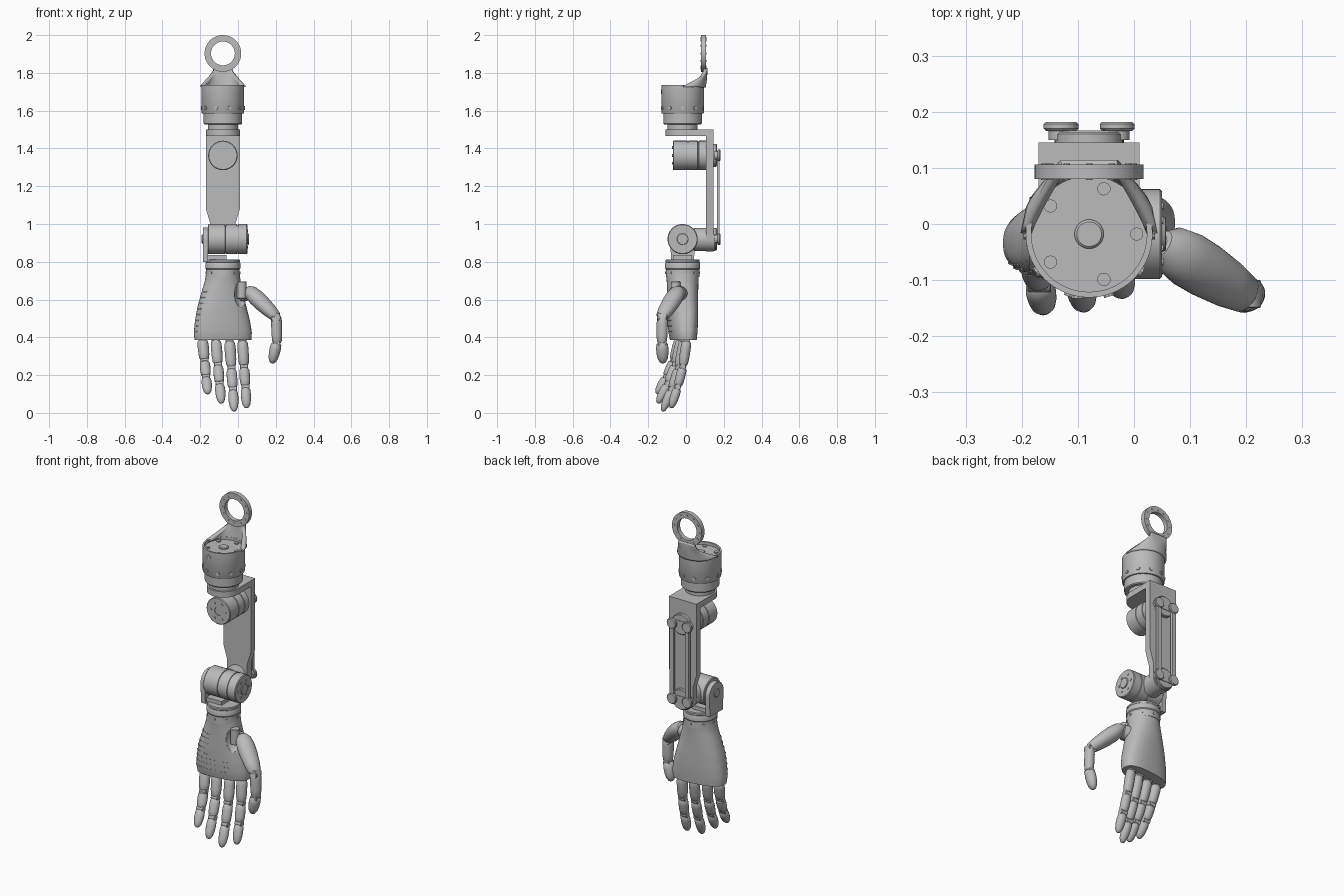
import bpy, bmesh
from math import sin, cos, pi, sqrt, radians
from mathutils import Vector, Matrix

if "Cube" in bpy.data.objects:
    bpy.data.objects.remove(bpy.data.objects["Cube"])

grey = bpy.data.materials.new("matte grey")
grey.use_nodes = True
grey.diffuse_color = (0.5, 0.5, 0.5, 1)
grey.node_tree.nodes["Principled BSDF"].inputs["Base Color"].default_value = (0.5, 0.5, 0.5, 1)

CX, CY = -0.08, -0.018          # axis of the arm
X, Y, Z = Vector((1, 0, 0)), Vector((0, 1, 0)), Vector((0, 0, 1))


def finish(name, bm):
    bmesh.ops.remove_doubles(bm, verts=bm.verts, dist=1e-5)
    bmesh.ops.recalc_face_normals(bm, faces=bm.faces)
    mesh = bpy.data.meshes.new(name)
    bm.to_mesh(mesh)
    bm.free()
    mesh.materials.append(grey)
    ob = bpy.data.objects.new(name, mesh)
    bpy.context.collection.objects.link(ob)
    bpy.ops.object.select_all(action='DESELECT')
    ob.select_set(True)
    bpy.context.view_layer.objects.active = ob
    bpy.ops.object.shade_smooth_by_angle(angle=radians(35))
    return ob


def skin(bm, rings, closed=True):
    """Bridge rows of points with quads."""
    rows = [[bm.verts.new(p) for p in ring] for ring in rings]
    n = len(rows[0])
    for a, b in zip(rows, rows[1:]):
        for i in range(n if closed else n - 1):
            j = (i + 1) % n
            bm.faces.new((a[i], a[j], b[j], b[i]))
    return rows


def lathe(name, origin, axis, profile, segs=40, flat=1.0):
    """Revolve (radius, distance) points about an axis."""
    turn = Matrix.Translation(origin) @ axis.to_track_quat('Z', 'Y').to_matrix().to_4x4()
    bm = bmesh.new()
    skin(bm, [[turn @ Vector((r * cos(2 * pi * i / segs), flat * r * sin(2 * pi * i / segs), h))
               for i in range(segs)] for r, h in profile])
    return finish(name, bm)


def disc(name, origin, axis, r, length, bevel=0.004):
    return lathe(name, origin, axis, [(0, 0), (r - bevel, 0), (r, bevel), (r, length - bevel),
                                      (r - bevel, length), (0, length)])


def prism(name, pts, place, lo, hi):
    """Extrude an outline; place(u, v, depth) gives the 3D point."""
    bm = bmesh.new()
    rows = skin(bm, [[place(u, v, d) for u, v in pts] for d in (lo, hi)])
    for row in rows:
        bm.faces.new(row)
    return finish(name, bm)


def bolts(name, spots, r=0.008, depth=0.008):
    """Short studs at (point, direction) spots, merged in one mesh."""
    bm = bmesh.new()
    for p, d in spots:
        m = Matrix.Translation(p) @ d.to_track_quat('Z', 'Y').to_matrix().to_4x4()
        bmesh.ops.create_cone(bm, cap_ends=True, segments=10, radius1=r, radius2=r, depth=depth, matrix=m)
    return finish(name, bm)


def arc(cx, cy, r, a0, a1, n=20):
    return [(cx + r * cos(radians(a0 + (a1 - a0) * i / n)),
             cy + r * sin(radians(a0 + (a1 - a0) * i / n))) for i in range(n + 1)]


def circle_spots(center, u, v, r, n, normal=None):
    out = []
    for i in range(n):
        d = u * cos(2 * pi * i / n) + v * sin(2 * pi * i / n)
        out.append((Vector(center) + d * r, normal or d))
    return out


def front_place(u, v, d): return (u, d, v)
def side_place(u, v, d): return (d, u, v)
def flat_place(u, v, d): return (u, v, d)


# Hanging ring with its bolts
lathe("hanging_ring", (CX, 0.08, 1.903), Y,
      [(0.063, 0), (0.097, 0), (0.097, 0.026), (0.063, 0.026), (0.063, 0)], 56)
bolts("ring_bolts", circle_spots((CX, 0.093, 1.903), X, Z, 0.08, 12, Y), 0.006, 0.03)

# Curved tab blending the cup wall into the flat ring
bm = bmesh.new()
rows = []
for k in range(13):
    t = k / 12
    w = 0.113 - 0.063 * sin(t * pi / 2) ** 1.1
    s = min(1, sin(t * pi / 2))
    row = []
    for i in range(25):
        u = -1 + i / 12
        round_y = CY + 0.113 * sqrt(max(0, 1 - u * u))
        row.append((CX + u * w, round_y + (0.104 - round_y) * s, 1.725 + 0.10 * t))
    rows.append(row)
skin(bm, rows, closed=False)
tab = finish("ring_tab", bm)
mod = tab.modifiers.new("thickness", 'SOLIDIFY')
mod.thickness, mod.offset = 0.02, 0
bpy.ops.object.modifier_apply(modifier="thickness")

# Shoulder cup, recessed top, collar and neck
lathe("shoulder_cup", (CX, CY, 0), Z,
      [(0, 1.718), (0.103, 1.718), (0.103, 1.735), (0.113, 1.735), (0.113, 1.59),
       (0.110, 1.585), (0.102, 1.585), (0.102, 1.533), (0.098, 1.528), (0.08, 1.528),
       (0.08, 1.497), (0, 1.497)], 56)
bolts("cup_bolts", circle_spots((CX, CY, 1.614), X, Y, 0.113, 10), 0.01)
disc("top_boss", (CX, CY, 1.715), Z, 0.026, 0.012)
bolts("top_studs", circle_spots((CX, CY, 1.72), X, Y, 0.085, 5, Z), 0.012)
bolts("cup_key", [(Vector((CX - 0.02, CY - 0.112, 1.70)), Y)], 0.012, 0.006)

# Upper arm bracket: round-nosed shelf and tapering back plate
prism("bracket_shelf", [(0.01, 0.145), (-0.17, 0.145)] + arc(CX, CY, 0.09, 180, 360),
      flat_place, 1.465, 1.50)
prism("back_plate", [(-0.17, 1.495), (-0.17, 1.08), (-0.146, 1.0)] + arc(CX, 0.92, 0.066, 180, 360)
      + [(-0.014, 1.0), (0.01, 1.08), (0.01, 1.495)], front_place, 0.106, 0.145)


def motor(name, origin, axis, r, length):
    """Drum with two grooves and a recessed bolt face."""
    prof = [(0, 0.004), (r * 0.3, 0.004), (r * 0.3, 0), (r - 0.004, 0), (r, 0.004)]
    for f in (0.45, 0.75):
        h = f * length
        prof += [(r, h - 0.003), (r - 0.004, h - 0.002), (r - 0.004, h + 0.002), (r, h + 0.003)]
    prof += [(r, length - 0.004), (r - 0.004, length), (0, length)]
    lathe(name, origin, axis, prof, 48)
    u = X if axis.x == 0 else Y
    bolts(name + "_bolts", circle_spots(origin, u, Z, r * 0.62, 6, axis)
          + circle_spots(Vector(origin) + axis * length, u, Z, r * 0.62, 6, axis), 0.007, 0.006)


# Elbow and wrist motors
motor("elbow_motor", (CX, -0.07, 1.363), Y, 0.078, 0.18)
motor("wrist_motor", (-0.16, CY, 0.92), X, 0.08, 0.21)
disc("wrist_motor_cap", (0.05, CY, 0.92), X, 0.03, 0.007, 0.002)
disc("lower_joint", (CX, 0.04, 0.918), Y, 0.062, 0.115)

# Rear parallel links with hubs and pins
for label, z in (("upper", 1.363), ("lower", 0.92)):
    disc(label + "_hub", (CX, 0.14, z), Y, 0.06, 0.024)
    prism(label + "_crank", arc(CX + 0.05, z, 0.022, -90, 90, 10) + arc(CX - 0.05, z, 0.022, 90, 270, 10),
          front_place, 0.15, 0.167)
    for side, x in (("left", CX + 0.05), ("right", CX - 0.05)):
        disc(label + "_pin_" + side, (x, 0.166, z), Y, 0.031, 0.016)
for side, x in (("left", CX + 0.05), ("right", CX - 0.05)):
    prism("link_" + side, arc(x, 1.363, 0.012, 0, 180, 8) + arc(x, 0.92, 0.012, 180, 360, 8),
          front_place, 0.163, 0.178)

# Wrist fork and cuff
prism("wrist_fork", [(CY - 0.06, 0.80)] + [(CY + 0.06, 0.80)] + arc(CY, 0.915, 0.066, 0, 180),
      side_place, -0.186, -0.158)
disc("fork_pivot", (-0.192, CY, 0.92), X, 0.025, 0.03)
disc("fork_base", (CX, CY, 0.795), Z, 0.09, 0.018)
prism("fork_web", arc(CY, 0, 0.055, 0, 360, 4)[:2] and
      [(CY - 0.05, -0.186), (CY + 0.05, -0.186), (CY + 0.05, -0.06), (CY - 0.05, -0.06)],
      lambda u, v, d: (v, u, d), 0.80, 0.835)
lathe("wrist_cuff", (CX, CY, 0), Z, [(0, 0.797), (0.09, 0.797), (0.093, 0.792), (0.093, 0.765),
                                     (0.089, 0.76), (0.089, 0.72), (0, 0.72)], 48)
bolts("cuff_bolts", circle_spots((CX, CY, 0.742), X, Y, 0.089, 8), 0.007)

# Palm shell: z, centre x, centre y, half width, half depth
PALM = [(0.75, CX, CY, 0.088, 0.088), (0.70, -0.081, -0.018, 0.094, 0.084),
        (0.64, -0.083, -0.018, 0.110, 0.082), (0.56, -0.085, -0.018, 0.130, 0.080),
        (0.48, -0.082, -0.017, 0.147, 0.077), (0.42, -0.080, -0.016, 0.154, 0.072),
        (0.385, -0.080, -0.014, 0.150, 0.066)]


def palm_point(z, a):
    k = next((i for i in range(len(PALM) - 2) if z >= PALM[i + 1][0]), len(PALM) - 2)
    p, q = PALM[k], PALM[k + 1]
    t = (p[0] - z) / (p[0] - q[0])
    cx, cy, rx, ry = [p[i] + (q[i] - p[i]) * t for i in range(1, 5)]
    e = 1 - 0.2 * min(1, (0.75 - z) / 0.2)
    c, s = cos(a), sin(a)
    x = rx * abs(c) ** e * (1 if c > 0 else -1)
    y = ry * abs(s) ** e * (1 if s > 0 else -1)
    return Vector((cx + x, cy + y + 0.12 * x * min(1, (0.75 - z) / 0.2), z))


bm = bmesh.new()
levels = [0.75 - 0.365 * i / 18 for i in range(19)]
rows = skin(bm, [[palm_point(z, 2 * pi * i / 56) for i in range(56)] for z in levels])
bm.faces.new(rows[0])
bm.faces.new(rows[-1])
palm = finish("palm", bm)

# Hollow in the palm for the thumb root
bm = bmesh.new()
bmesh.ops.create_uvsphere(bm, u_segments=32, v_segments=20, radius=1,
                          matrix=Matrix.Translation((0.035, -0.09, 0.63)) @ Matrix.Diagonal((0.055, 0.06, 0.085, 1)))
cutter = finish("thumb_hollow_cutter", bm)
bpy.context.view_layer.objects.active = palm
mod = palm.modifiers.new("hollow", 'BOOLEAN')
mod.operation, mod.object = 'DIFFERENCE', cutter
bpy.ops.object.modifier_apply(modifier="hollow")
bpy.data.objects.remove(cutter)

# Grip studs across the palm
bolts("grip_studs", [(palm_point(0.43 + 0.03 * r, radians(205 + 8 * c)), Y)
                     for r in range(8) for c in range(12) if r < 3 or c < 7], 0.003, 0.004)


def phalanx(name, a, b, r, tip=False, flat=0.9):
    """Tapered finger shell between two points, rounded at a fingertip."""
    a, b = Vector(a), Vector(b)
    n = (b - a).length
    prof = [(0, 0), (r * 0.7, 0), (r * 0.93, 0.08 * n), (r, 0.3 * n)]
    if tip:
        prof += [(r * 0.95, 0.55 * n), (r * 0.8, 0.78 * n), (r * 0.5, 0.94 * n), (r * 0.25, 0.985 * n), (0, n)]
    else:
        prof += [(r * 0.97, 0.7 * n), (r * 0.88, 0.92 * n), (r * 0.7, n), (0, n)]
    lathe(name, a, b - a, prof, 24, flat)


def hinge(name, p, axis, r, width):
    disc(name, Vector(p) - axis * width / 2, axis, r, width, 0.002)


# Four fingers: base and tip points
FINGERS = {"little": ((-0.190, -0.035, 0.41), (-0.160, -0.155, 0.10)),
           "ring": ((-0.120, -0.025, 0.41), (-0.088, -0.150, 0.05)),
           "middle": ((-0.046, -0.010, 0.41), (-0.020, -0.125, 0.008)),
           "index": ((0.022, 0.005, 0.41), (0.046, -0.080, 0.025))}
for label, (base, tip) in FINGERS.items():
    base, tip = Vector(base), Vector(tip)

    def at(t):
        p = base.lerp(tip, t)
        p.y = base.y + (tip.y - base.y) * t ** 1.6
        return p
    for part, t0, t1, r in (("proximal", 0.08, 0.41, 0.030), ("middle", 0.45, 0.69, 0.028),
                            ("distal", 0.73, 1.0, 0.027)):
        phalanx(label + "_" + part, at(t0), at(t1), r, part == "distal")
        hinge(label + "_" + part + "_hinge", at(t0 - 0.02), X, 0.017, 0.042)

# Thumb: root mechanism, thick shell, two outer joints
lathe("thumb_root", (0.015, -0.03, 0.63), Vector((0.8, -0.3, 0.1)),
      [(0, 0), (0.04, 0), (0.04, 0.03), (0.03, 0.035), (0.03, 0.07), (0, 0.07)], 24)
hinge("thumb_root_hinge", (0.02, -0.055, 0.65), Z, 0.025, 0.09)
lathe("thumb_shell", (0.05, -0.035, 0.655), Vector((0.155, -0.095, -0.15)),
      [(0, 0), (0.025, 0), (0.043, 0.025), (0.05, 0.07), (0.049, 0.12), (0.043, 0.18),
       (0.034, 0.225), (0.02, 0.238), (0, 0.24)], 32, 0.85)
hinge("thumb_knuckle", (0.20, -0.125, 0.505), Y, 0.026, 0.05)
phalanx("thumb_middle", (0.203, -0.125, 0.515), (0.207, -0.128, 0.37), 0.031)
hinge("thumb_tip_hinge", (0.204, -0.127, 0.365), Y, 0.02, 0.045)
phalanx("thumb_distal", (0.204, -0.127, 0.37), (0.180, -0.122, 0.262), 0.033, True)
